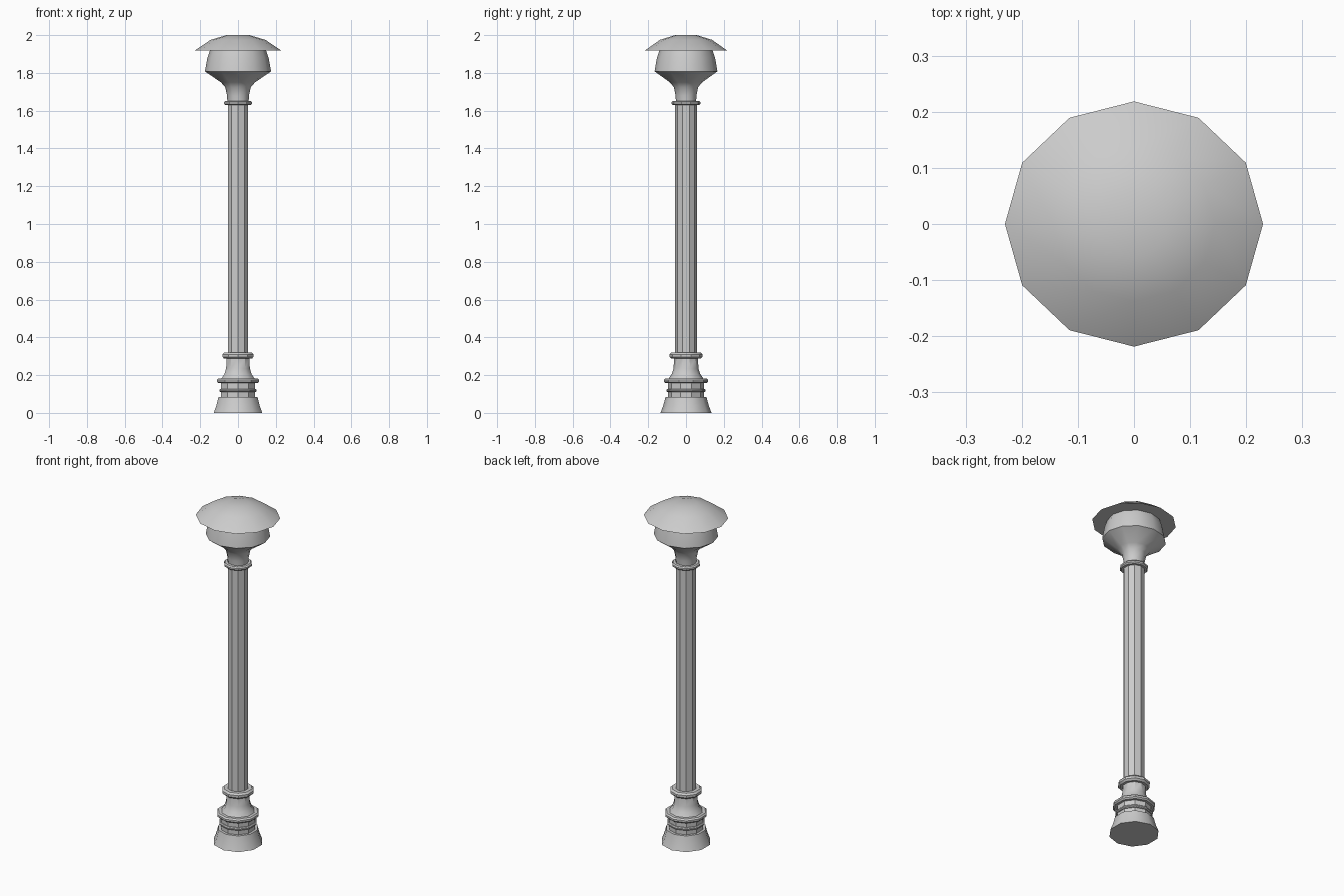
import bpy, bmesh, math

if "Cube" in bpy.data.objects:
    bpy.data.objects.remove(bpy.data.objects["Cube"])


def lathe(name, profile, sides, start=0.0, y_scale=1.0, angle=35):
    """Revolve a list of (radius, z) points into a closed, capped solid."""
    bm = bmesh.new()
    rings = []
    for r, z in profile:
        ring = []
        for i in range(sides):
            a = start + 2 * math.pi * i / sides
            ring.append(bm.verts.new((r * math.cos(a), r * math.sin(a) * y_scale, z)))
        rings.append(ring)
    for low, high in zip(rings, rings[1:]):
        for i in range(sides):
            j = (i + 1) % sides
            bm.faces.new((low[i], low[j], high[j], high[i]))
    bm.faces.new(rings[0][::-1])
    bm.faces.new(rings[-1])
    bmesh.ops.recalc_face_normals(bm, faces=bm.faces)
    mesh = bpy.data.meshes.new(name)
    bm.to_mesh(mesh)
    bm.free()
    obj = bpy.data.objects.new(name, mesh)
    bpy.context.collection.objects.link(obj)
    bpy.ops.object.select_all(action='DESELECT')
    obj.select_set(True)
    bpy.context.view_layer.objects.active = obj
    bpy.ops.object.shade_smooth_by_angle(angle=math.radians(angle))
    return obj


def collar(name, r, z0, z1):
    """Rounded moulding ring around the post."""
    h = z1 - z0
    c = h * 0.3
    lathe(name, [(r - c, z0), (r, z0 + c), (r, z1 - c), (r - c, z1)], 10, QUARTER)


QUARTER = math.pi / 2  # post polygons have a corner towards +y

# Flared foot and drum
lathe("foot", [(0.135, 0), (0.120, 0.04), (0.109, 0.083), (0.094, 0.083), (0.094, 0.165)],
      10, QUARTER)

# Mouldings up the post
for name, r, z0, z1 in [
    ("drum_ring", 0.104, 0.110, 0.126),
    ("base_ring", 0.116, 0.157, 0.183),
    ("lower_post_ring", 0.087, 0.287, 0.320),
    ("upper_post_ring", 0.077, 0.1630 * 10, 0.1652 * 10),
]:
    collar(name, r, z0, z1)

# Concave transition from base to post
lathe("base_neck", [(0.093, 0.180), (0.076, 0.205), (0.066, 0.235), (0.063, 0.290)], 10, QUARTER)

# Post
lathe("post", [(0.057, 0.28), (0.057, 1.64)], 10, QUARTER)

# Lamp globe with its flared neck
lathe("lamp_globe", [(0.056, 1.64), (0.058, 1.68), (0.068, 1.725), (0.090, 1.75),
                     (0.175, 1.808), (0.162, 1.88), (0.148, 1.92)],
      12, 0, 0.95, 60)

# Lamp shade
lathe("lamp_shade", [(0.23, 1.918), (0.145, 1.975), (0.06, 2.0)], 12, 0, 0.95)
